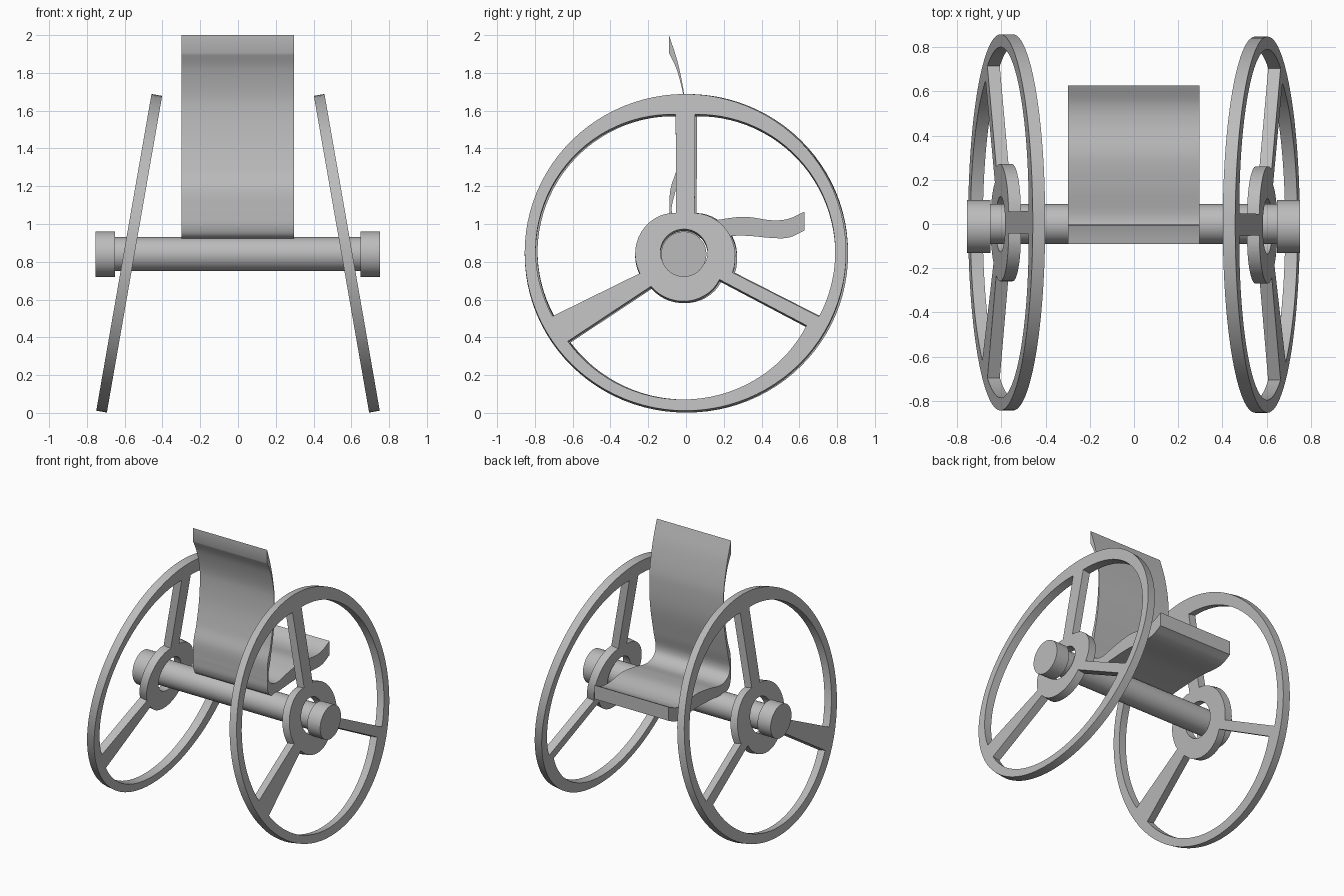
import bpy, bmesh, math
from mathutils import Matrix, Vector

if "Cube" in bpy.data.objects:
    bpy.data.objects.remove(bpy.data.objects["Cube"])

grey = bpy.data.materials.new("plain grey")
grey.diffuse_color = (0.5, 0.5, 0.5, 1)
grey.use_nodes = True
grey.node_tree.nodes["Principled BSDF"].inputs["Base Color"].default_value = grey.diffuse_color


def finish(obj, name, angle=35):
    obj.name = name
    obj.data.materials.clear()
    obj.data.materials.append(grey)
    bpy.ops.object.select_all(action='DESELECT')
    obj.select_set(True)
    bpy.context.view_layer.objects.active = obj
    bpy.ops.object.shade_smooth_by_angle(angle=math.radians(angle))


def plate(name, outlines, thickness, matrix):
    """Extrude a flat outline (extra outlines are holes) and place it."""
    curve = bpy.data.curves.new(name, 'CURVE')
    curve.dimensions = '2D'
    curve.fill_mode = 'BOTH'
    curve.extrude = thickness / 2
    for pts in outlines:
        sp = curve.splines.new('POLY')
        sp.points.add(len(pts) - 1)
        for p, (u, v) in zip(sp.points, pts):
            p.co = (u, v, 0, 1)
        sp.use_cyclic_u = True
    obj = bpy.data.objects.new(name, curve)
    bpy.context.collection.objects.link(obj)
    bpy.ops.object.select_all(action='DESELECT')
    obj.select_set(True)
    bpy.context.view_layer.objects.active = obj
    bpy.ops.object.convert(target='MESH')
    obj = bpy.context.view_layer.objects.active
    bm = bmesh.new()
    bm.from_mesh(obj.data)
    bmesh.ops.remove_doubles(bm, verts=bm.verts, dist=0.0005)
    bmesh.ops.recalc_face_normals(bm, faces=bm.faces)
    bm.transform(matrix)
    bm.to_mesh(obj.data)
    bm.free()
    finish(obj, name)


def circle(cu, cv, r, n):
    return [(cu + r * math.cos(2 * math.pi * i / n),
             cv + r * math.sin(2 * math.pi * i / n)) for i in range(n)]


def arc(a0, a1, r0, rm, r1, n):
    """Arc whose radius runs through start, middle and end values."""
    pts = []
    for i in range(n + 1):
        t = i / n
        r = r0 * (1 - t) * (1 - 2 * t) + rm * 4 * t * (1 - t) + r1 * t * (2 * t - 1)
        a = math.radians(a0 + (a1 - a0) * t)
        pts.append((r * math.cos(a), r * math.sin(a)))
    return pts


def smooth(points, n=8):
    """Catmull-Rom curve through a few points."""
    p = [Vector(q) for q in points]
    p = [2 * p[0] - p[1]] + p + [2 * p[-1] - p[-2]]
    out = []
    for i in range(1, len(p) - 2):
        a, b, c, d = p[i - 1:i + 3]
        for k in range(n):
            t = k / n
            out.append(tuple(0.5 * (2 * b + (c - a) * t + (2 * a - 5 * b + 4 * c - d) * t * t
                                    + (3 * b - a - 3 * c + d) * t ** 3)))
    return out + [tuple(p[-2])]


# Wheels: rim, three spokes and hub ring in one tilted plate
CZ, TILT = 0.845, math.radians(9.9)
windows = [
    arc(86, -26, 0.743, 0.788, 0.787, 32) + arc(-23.5, 77, 0.272, 0.25, 0.217, 14),
    arc(-31.5, -142.5, 0.752, 0.79, 0.785, 32) + arc(-135, -39, 0.258, 0.262, 0.232, 14),
    arc(206, 94, 0.783, 0.79, 0.743, 32) + arc(103, 205, 0.217, 0.258, 0.266, 14),
]
for side, name in ((1, "right_wheel"), (-1, "left_wheel")):
    s, c = math.sin(TILT), math.cos(TILT)
    m = Matrix(((0, -side * s, c, side * 0.576),
                (1, 0, 0, -0.003 if side > 0 else 0.007),
                (0, c, side * s, CZ),
                (0, 0, 0, 1)))
    plate(name, [circle(0, 0, 0.851, 96), circle(-0.008, 0, 0.125, 40)] + windows, 0.057, m)


# Axle and end caps
def rod(name, x0, x1, y, z, r):
    bpy.ops.mesh.primitive_cylinder_add(vertices=48, radius=r, depth=x1 - x0,
                                        location=((x0 + x1) / 2, y, z),
                                        rotation=(0, math.pi / 2, 0))
    finish(bpy.context.object, name)


rod("axle", -0.66, 0.66, 0, 0.84, 0.09)
rod("right_axle_cap", 0.648, 0.752, -0.012, 0.84, 0.12)
rod("left_axle_cap", -0.755, -0.65, -0.012, 0.84, 0.12)

# Seat: one bent sheet, backrest curving into the cushion
front = smooth([(-0.09, 2.0), (-0.045, 1.86), (-0.012, 1.7), (-0.003, 1.58), (-0.012, 1.4),
                (-0.05, 1.2), (-0.076, 1.08), (-0.05, 1.02), (0.03, 0.995), (0.17, 1.022),
                (0.31, 1.038), (0.45, 1.02), (0.54, 1.027), (0.627, 1.065)])
back = smooth([(0.627, 0.965), (0.55, 0.93), (0.47, 0.925), (0.31, 0.938), (0.15, 0.932),
               (0, 0.922), (-0.06, 0.935), (-0.085, 0.985), (-0.088, 1.055)])
back += smooth([(-0.088, 1.06), (-0.083, 1.18), (-0.05, 1.29), (-0.02, 1.45),
                (-0.01, 1.6), (-0.018, 1.7), (-0.05, 1.82), (-0.09, 1.905)])
plate("seat", [front + back], 0.596,
      Matrix(((0, 0, 1, -0.001), (1, 0, 0, 0), (0, 1, 0, 0), (0, 0, 0, 1))))
